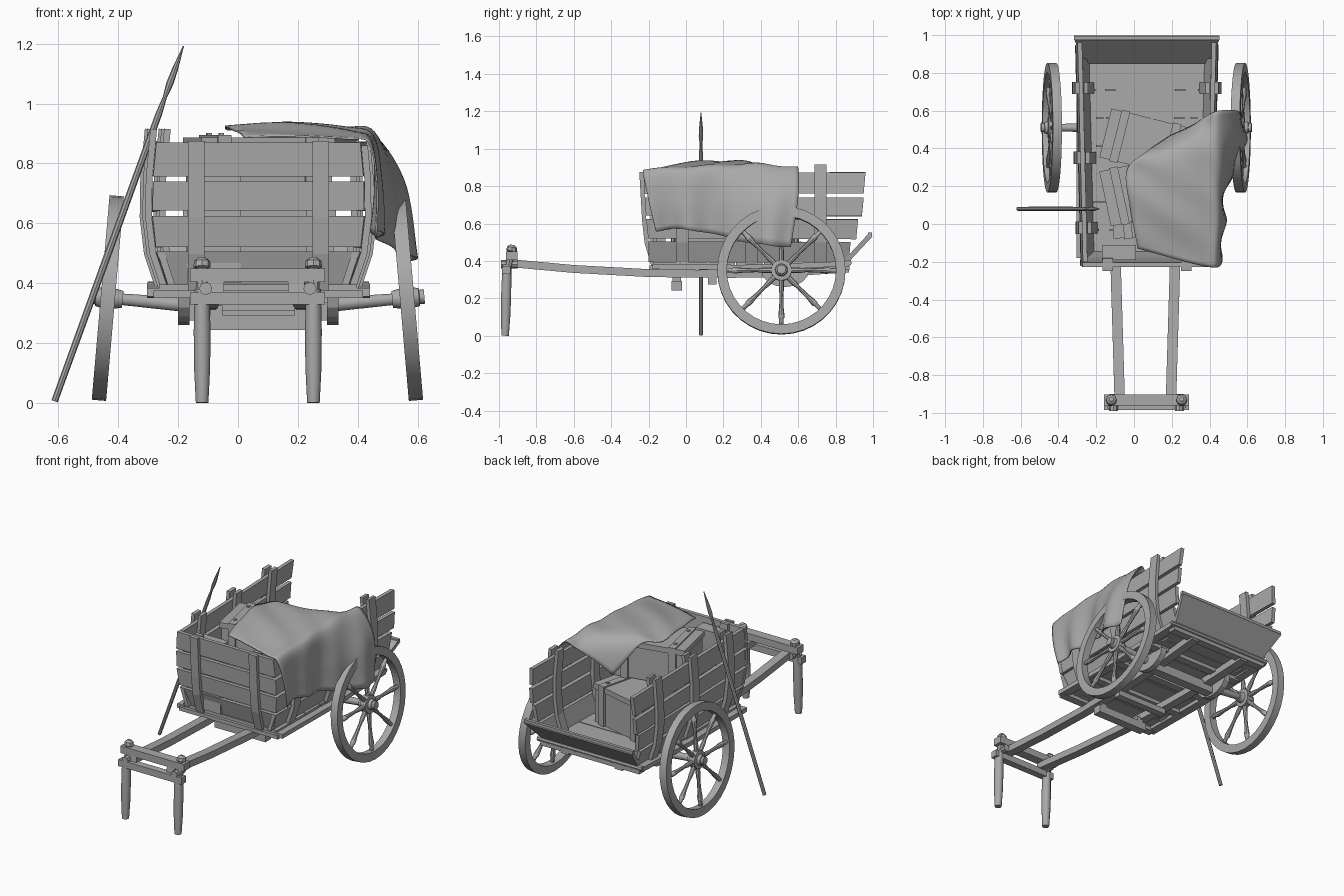
import bpy, bmesh, math, random
from mathutils import Vector

random.seed(4)
cube = bpy.data.objects.get("Cube")
if cube:
    bpy.data.objects.remove(cube, do_unlink=True)

grey = bpy.data.materials.new("plain_grey")
grey.use_nodes = True
colour = (0.4, 0.4, 0.4, 1)
grey.diffuse_color = colour
grey.node_tree.nodes["Principled BSDF"].inputs["Base Color"].default_value = colour

MID = 0.068          # centre line of the cart
X, Y = Vector((1, 0, 0)), Vector((0, 1, 0))


def make(name, verts, faces, smooth=False):
    mesh = bpy.data.meshes.new(name)
    bm = bmesh.new()
    made = [bm.verts.new(v) for v in verts]
    for face in faces:
        bm.faces.new([made[i] for i in face])
    bmesh.ops.recalc_face_normals(bm, faces=bm.faces)
    bm.to_mesh(mesh)
    bm.free()
    mesh.materials.append(grey)
    obj = bpy.data.objects.new(name, mesh)
    bpy.context.collection.objects.link(obj)
    if smooth:
        bpy.ops.object.select_all(action='DESELECT')
        obj.select_set(True)
        bpy.context.view_layer.objects.active = obj
        bpy.ops.object.shade_smooth_by_angle(angle=math.radians(40))
    return obj


def loft(name, rings, closed=False, smooth=False):
    """Skin a list of equal rings, capped unless closed."""
    n, count = len(rings[0]), len(rings)
    verts = [v for ring in rings for v in ring]
    faces = []
    for i in range(count if closed else count - 1):
        a, b = i * n, (i + 1) % count * n
        faces += [(a + k, a + (k + 1) % n, b + (k + 1) % n, b + k) for k in range(n)]
    if not closed:
        faces += [tuple(range(n)), tuple(range((count - 1) * n, count * n))]
    return make(name, verts, faces, smooth)


def slab(name, outline, push):
    """Flat outline thickened along a vector."""
    pts = [Vector(p) for p in outline]
    return loft(name, [pts, [p + push for p in pts]])


def beam(name, path, side, width, depth):
    """Rectangular bar following a path."""
    path = [Vector(p) for p in path]
    rings = []
    for i, p in enumerate(path):
        run = path[min(i + 1, len(path) - 1)] - path[max(i - 1, 0)]
        u = side * width / 2
        v = run.cross(side).normalized() * depth / 2
        rings.append([p + u + v, p - u + v, p - u - v, p + u - v])
    return loft(name, rings)


def box(name, centre, size):
    c = Vector(centre)
    half = X * size[0] / 2
    return beam(name, [c - half, c + half], Y, size[1], size[2])


def turned(name, start, axis, profile, sides=12, closed=False):
    """Round part from (radius, distance) pairs along an axis."""
    turn = axis.to_track_quat('Z', 'Y')
    angles = [math.tau * k / sides for k in range(sides)]
    rings = [[start + turn @ Vector((r * math.cos(a), r * math.sin(a), h)) for a in angles]
             for r, h in profile]
    return loft(name, rings, closed, True)


def blend(table, z):
    """Linear lookup in a list of (z, value) pairs."""
    for (a, p), (b, q) in zip(table, table[1:]):
        if z <= b:
            break
    return p + (q - p) * (z - a) / (b - a)


BULGE = [(0.38, 0.31), (0.5, 0.35), (0.62, 0.364), (0.75, 0.362), (0.88, 0.35)]
LEAN = [(0.38, -0.165), (0.5, -0.2), (0.62, -0.213), (0.88, -0.228)]


def wall(s, y, z, out=0.0):
    return Vector((MID + s * (blend(BULGE, z) + 0.025 * (y - 0.3) + out), y, z))


def front(x, z, out=0.0):
    return Vector((MID + x, blend(LEAN, z) - out, z))


# Plank walls
PLANKS = [(0.395, 0.505, 0.87), (0.52, 0.625, 0.91), (0.642, 0.74, 0.94), (0.757, 0.87, 0.95)]
for low, high, rear in PLANKS:
    for s in (-1, 1):
        nose, j = -0.2, random.uniform(-0.006, 0.006)
        slab("side_plank", [wall(s, nose, low), wall(s, rear, low + j),
                            wall(s, rear + 0.01, high + j), wall(s, nose, high)], X * -s * 0.024)
    wide, top = blend(BULGE, low) - 0.01, blend(BULGE, high) - 0.01
    slab("front_plank", [front(-wide, low), front(wide, low), front(top, high), front(-top, high)], Y * 0.024)

# Wall posts, in pairs inside and outside the planks, shorter under the cloth
heights = [0.37, 0.5, 0.62, 0.75]
for s in (-1, 1):
    for y in (-0.02, 0.35, 0.72):
        tall = heights + [0.86 if s > 0 and y < 0.5 else 0.915]
        beam("outer_post", [wall(s, y, z, 0.011) for z in tall], Y, 0.065, 0.022)
        beam("inner_post", [wall(s, y, z, -0.035) for z in tall], Y, 0.06, 0.022)
    tall = heights + [0.875]
    beam("front_post", [front(s * 0.208, z, 0.011) for z in tall], X, 0.055, 0.022)
    beam("front_inner_post", [front(s * 0.208, z, -0.035) for z in tall], X, 0.055, 0.022)

# Floor boards, rails and battens
step = 0.148
for i in range(7):
    box("floor_board", (MID, -0.105 + i * step, 0.385), (0.66, step - 0.006, 0.02))
for s in (-1, 1):
    beam("floor_rail", [(MID + s * 0.345, y, z) for y, z in ((-0.18, 0.37), (0.3, 0.365), (0.87, 0.385))],
         X, 0.055, 0.028)
for y in (-0.17, 0.1, 0.34, 0.62, 0.85):
    box("floor_batten", (MID, y, 0.363), (0.7, 0.05, 0.024))

# Tailgate leaning open
slab("tailgate", [(MID - 0.335, 0.85, 0.41), (MID + 0.335, 0.85, 0.41),
                  (MID + 0.385, 0.98, 0.55), (MID - 0.385, 0.98, 0.55)], Vector((0, 0.018, -0.018)))
box("tailgate_lip", (MID, 0.984, 0.542), (0.77, 0.02, 0.022))
turned("tailgate_hinge", Vector((MID - 0.37, 0.87, 0.39)), X, [(0.016, 0), (0.016, 0.74)], 8)

# Shafts running under the bed
for s in (-1, 1):
    line = [(-0.96, 0.39), (-0.6, 0.357), (-0.2, 0.335), (0.2, 0.33), (0.5, 0.335), (0.87, 0.36)]
    beam("shaft", [(0.06 + s * (0.157 + 0.03 * (y + 0.22)), y, z) for y, z in line], X, 0.055, 0.042)

# Front stand and yoke
box("yoke_lower_bar", (0.065, -0.962, 0.35), (0.45, 0.045, 0.042))
box("yoke_upper_bar", (0.065, -0.932, 0.427), (0.45, 0.06, 0.045))
for s in (-1, 1):
    x = 0.066 + s * 0.186
    turned("stand_leg", Vector((x, -0.967, 0)), Vector((0, 0.025, 1)),
           [(0.021, 0), (0.027, 0.12), (0.028, 0.24), (0.025, 0.38)], 10)
    turned("yoke_peg", Vector((x, -0.95, 0.37)), Vector((0, 0.2, 1)),
           [(0.02, 0), (0.02, 0.08), (0.029, 0.085), (0.027, 0.105), (0.012, 0.118)], 8)
    turned("yoke_pin", Vector((x - s * 0.012, -0.99, 0.382)), Y, [(0.022, 0), (0.022, 0.09)], 8)

# Undercarriage
box("axle_bed", (MID, 0.51, 0.305), (0.46, 0.06, 0.06))
box("front_cross_beam", (MID, -0.05, 0.268), (0.36, 0.055, 0.05))
box("middle_cross_beam", (MID, 0.14, 0.292), (0.36, 0.045, 0.035))
for s in (-1, 1):
    box("hanger_block", (MID + s * 0.14, -0.05, 0.305), (0.04, 0.045, 0.04))
    arc = [math.pi * k / 8 for k in range(9)]
    slab("axle_bracket", [(MID + s * 0.23, 0.53 + 0.13 * math.cos(a), 0.355 - 0.095 * math.sin(a))
                          for a in arc], X * s * 0.038)

# Wheels, leaning in at the top
for s in (-1, 1):
    hub = Vector((0.065 + s * 0.5, 0.51, 0.35))
    axis = Vector((s, 0, 0.087)).normalized()
    up = Vector((-s * 0.087, 0, 1)).normalized()
    w = 0.024
    turned("wheel_rim", hub, axis, [(0.343, -w), (0.343, w), (0.292, w), (0.292, -w)], 36, True)
    turned("wheel_hub", hub, axis, [(0.028, -0.05), (0.034, -0.022), (0.056, -0.02), (0.056, 0.02),
                                    (0.034, 0.022), (0.03, 0.04), (0.024, 0.042), (0.024, 0.058)], 16)
    turned("axle_arm", hub - axis * 0.3, axis, [(0.026, 0), (0.02, 0.26)], 10)
    for k in range(8):
        a = math.tau * k / 8
        out = up * math.cos(a) + Y * math.sin(a)
        turned("spoke", hub, out, [(0.014, 0.05), (0.014, 0.1), (0.01, 0.13), (0.012, 0.2),
                                   (0.016, 0.235), (0.016, 0.255), (0.012, 0.26), (0.012, 0.3)], 8)

# Leaning pole with a pointed tip
foot, tip = Vector((-0.613, 0.08, 0.005)), Vector((-0.182, 0.08, 1.193))
turned("pole", foot, tip - foot, [(0.011, 0), (0.012, 0.5), (0.011, 1.02), (0.007, 1.08),
                                  (0.012, 1.13), (0.01, 1.18), (0.002, 1.263)], 8)


# Chests with lid and straps
def chest(name, x, y, floor, top, size, turn):
    high = top - floor
    parts = [box(name, (0, 0, high / 2 - 0.02), (size[0], size[1], high - 0.04)),
             box(name + "_lid", (0, 0, high - 0.025), (size[0] + 0.016, size[1] + 0.016, 0.034))]
    for s in (-1, 1):
        at = s * (size[0] / 2 - 0.07)
        parts.append(box(name + "_strap", (at, 0, high / 2), (0.045, size[1] + 0.03, high)))
        for k in (-1, 1):
            parts.append(box(name + "_rivet", (at, k * size[1] * 0.35, high), (0.016, 0.016, 0.012)))
    for p in parts:
        p.location = (x, y, floor)
        p.rotation_euler.z = math.radians(turn)


chest("rear_chest", 0.06, 0.43, 0.395, 0.65, (0.42, 0.25), -14)
chest("lower_chest", 0.1, 0.08, 0.395, 0.65, (0.42, 0.27), 4)
chest("upper_chest", 0.07, 0.18, 0.65, 0.895, (0.44, 0.28), 12)
box("front_bundle", (-0.08, -0.15, 0.62), (0.18, 0.08, 0.44))

# Draped cloth: control rows from the inner edge over the wall to the hem
ROWS = [
    [(0.02, -0.13, 0.89), (0.2, -0.18, 0.89), (0.36, -0.22, 0.89), (0.44, -0.23, 0.87), (0.46, -0.2, 0.72), (0.45, -0.16, 0.56)],
    [(-0.02, 0.08, 0.92), (0.18, 0.03, 0.93), (0.38, -0.02, 0.91), (0.455, -0.02, 0.88), (0.475, -0.02, 0.72), (0.475, 0, 0.57)],
    [(-0.04, 0.28, 0.92), (0.15, 0.22, 0.935), (0.36, 0.2, 0.92), (0.455, 0.19, 0.89), (0.485, 0.19, 0.72), (0.49, 0.2, 0.53)],
    [(0.06, 0.38, 0.9), (0.2, 0.38, 0.92), (0.36, 0.39, 0.92), (0.46, 0.39, 0.9), (0.545, 0.38, 0.72), (0.575, 0.38, 0.49)],
    [(0.19, 0.47, 0.7), (0.3, 0.52, 0.8), (0.38, 0.57, 0.87), (0.45, 0.6, 0.895), (0.555, 0.6, 0.74), (0.59, 0.56, 0.475)],
]


def spline(pts, count):
    """Smooth curve through points."""
    pts = [Vector(p) for p in pts]
    ends = [pts[0] * 2 - pts[1]] + pts + [pts[-1] * 2 - pts[-2]]
    result = []
    for k in range(count):
        f = k * (len(pts) - 1) / (count - 1)
        i = min(int(f), len(pts) - 2)
        t = f - i
        a, b, c, d = ends[i:i + 4]
        result.append((b * 2 + (c - a) * t + (a * 2 - b * 5 + c * 4 - d) * t * t
                       + (b * 3 - a - c * 3 + d) * t ** 3) / 2)
    return result


n, m = 33, 41
across = [spline(row, n) for row in ROWS]
columns = [spline([row[i] for row in across], m) for i in range(n)]
for i, column in enumerate(columns):
    hang = max(0, i / (n - 1) - 0.6)
    for j, p in enumerate(column):
        p.x += hang * 0.04 * math.sin(j * 0.55 + i * 0.06)
        p.z += 0.004 * math.sin(j * 0.5 + i * 0.35)
cloth = make("draped_cloth", [p for c in columns for p in c],
             [(i * m + j, i * m + j + 1, i * m + m + j + 1, i * m + m + j)
              for i in range(n - 1) for j in range(m - 1)], True)
thick = cloth.modifiers.new("thickness", 'SOLIDIFY')
thick.thickness = 0.006
